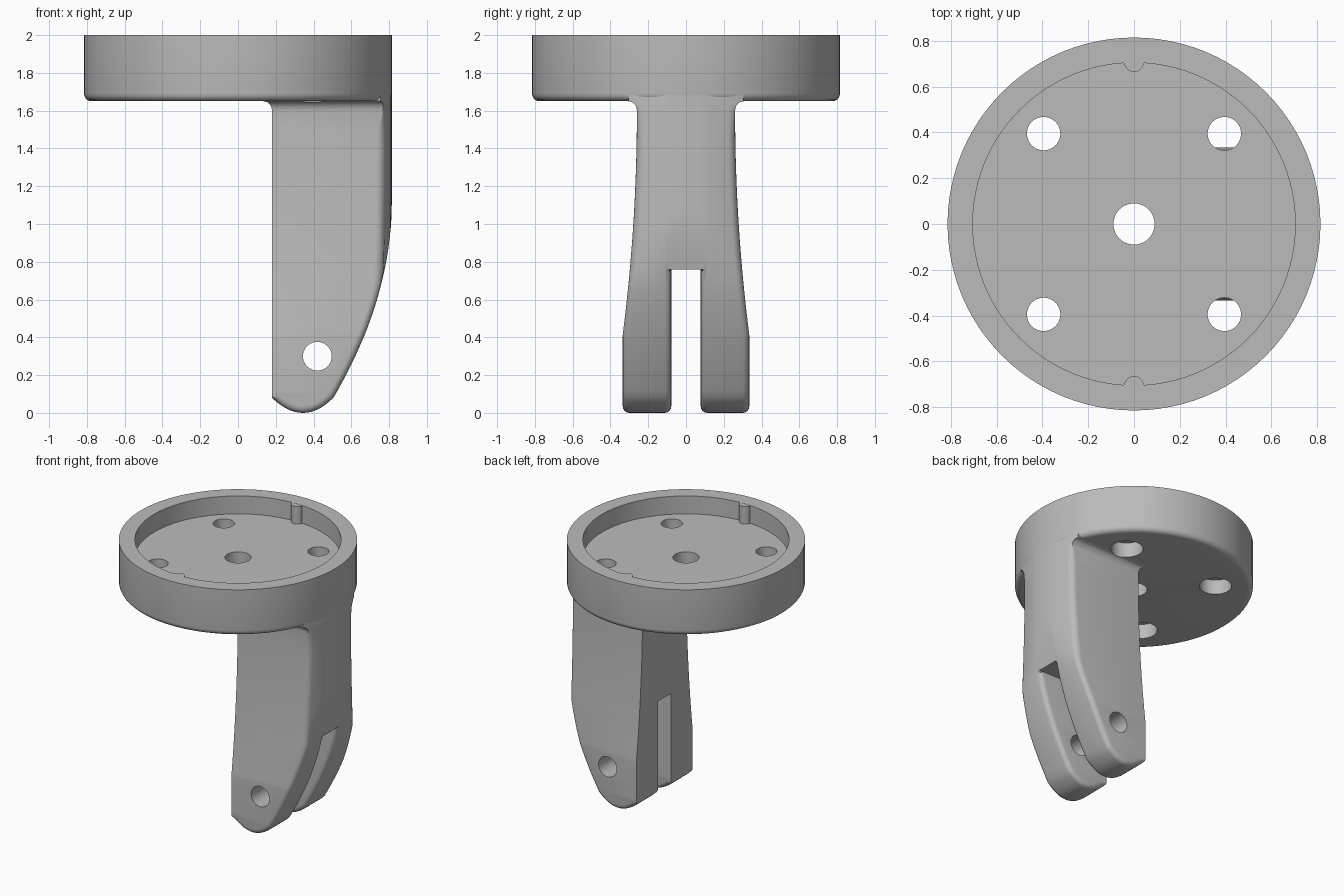
import bpy, bmesh, math
from mathutils import Matrix

cube = bpy.data.objects.get("Cube")
if cube:
    bpy.data.objects.remove(cube, do_unlink=True)

grey = bpy.data.materials.new("plain_grey")
grey.use_nodes = True
COLOUR = (0.5, 0.5, 0.5, 1)
grey.diffuse_color = COLOUR
grey.node_tree.nodes["Principled BSDF"].inputs["Base Color"].default_value = COLOUR

R = 0.815        # disc radius
BASE = 1.65      # underside of the disc
ROUND = 0.035    # edge rounding
SLOT, SLOT_TOP = 0.078, 0.76
INNER_X = 0.18   # flat inner face of the leg


def finish(name, bm):
    bmesh.ops.remove_doubles(bm, verts=bm.verts, dist=1e-5)
    bmesh.ops.dissolve_degenerate(bm, edges=bm.edges, dist=1e-5)
    bmesh.ops.recalc_face_normals(bm, faces=bm.faces)
    mesh = bpy.data.meshes.new(name)
    bm.to_mesh(mesh)
    bm.free()
    mesh.materials.append(grey)
    obj = bpy.data.objects.new(name, mesh)
    bpy.context.collection.objects.link(obj)
    return obj


def cylinder(name, radius, depth, centre, along_y=False):
    bm = bmesh.new()
    turn = Matrix.Rotation(math.pi / 2, 4, "X") if along_y else Matrix()
    bmesh.ops.create_cone(bm, cap_ends=True, segments=48, radius1=radius, radius2=radius,
                          depth=depth, matrix=Matrix.Translation(centre) @ turn)
    return finish(name, bm)


def activate(obj):
    bpy.ops.object.select_all(action="DESELECT")
    obj.select_set(True)
    bpy.context.view_layer.objects.active = obj


def cut(obj, cutters):
    activate(obj)
    for c in cutters:
        mod = obj.modifiers.new("hole", "BOOLEAN")
        mod.operation, mod.solver, mod.object = "DIFFERENCE", "EXACT", c
        bpy.ops.object.modifier_apply(modifier=mod.name)


# Leg shape: flare into the disc, half width, and the two side outlines
def flare(z):
    t = min(max((z - 1.6) / 0.05, 0), 1)
    return 0.045 * (1 - math.sqrt(1 - t * t))


def half_width(z):
    t = min(max((1.6 - z) / 1.2, 0), 1)
    return 0.26 + 0.075 * t * t + flare(z)


def inner_x(z):
    return 0.345 - 0.165 * math.sqrt(min(z / 0.08, 1)) - flare(z)


def outer_x(z):
    if z < 0.08:
        return 0.345 + 0.16 * math.sqrt(z / 0.08)
    return R - 0.281 * max(1.13 - z, 0) ** 2


def inset_scale(z):
    return min(max((1.62 - z) / 0.12, 0), 1)


def leg_slab(name, zs, layers):
    """Layers run across y; each is (y function, inset function) of height."""
    outline = [(inner_x(z), z) for z in reversed(zs)] + [(outer_x(z), z) for z in zs]
    n = len(outline)
    bm = bmesh.new()
    rings = []
    for y_at, inset_at in layers:
        ring = []
        for i, (x, z) in enumerate(outline):
            y, d = y_at(z), inset_at(z)
            a, b = outline[max(i - 1, 0)], outline[min(i + 1, n - 1)]
            tx, tz = b[0] - a[0], b[1] - a[1]
            length = math.hypot(tx, tz)
            nx, nz = tz / length, -tx / length
            x = min(x, math.sqrt((R - 0.001) ** 2 - y * y))
            if i < n // 2 and z >= 0.0799:      # flat inner face stays crisp
                nx = 0
                if z > 0.081:
                    nz = 0
            ring.append(bm.verts.new((x - d * nx, y, z - d * nz)))
        rings.append(ring)
    for a, b in zip(rings, rings[1:]):
        for i in range(n):
            j = (i + 1) % n
            bm.faces.new((a[i], a[j], b[j], b[i]))
    for ring in (rings[0], rings[-1]):
        for i in range(n // 2 - 1):
            bm.faces.new((ring[i], ring[i + 1], ring[n - 2 - i], ring[n - 1 - i]))
    return finish(name, bm)


# Heights shared by the leg pieces
tip = [0.08 * (k / 7) ** 2 for k in range(8)]
shank = [0.12, 0.2, 0.3, 0.395, 0.405] + [0.45 + 0.06 * k for k in range(5)] + [0.75]
upper = [SLOT_TOP] + [0.8 + 0.06 * k for k in range(13)] + [1.6, 1.615, 1.63, 1.64, 1.645, BASE, 1.7]

# Recessed round disc, turned from a profile
bm = bmesh.new()
profile = [(0, BASE)]
for k in range(6):
    a = k / 5 * math.pi / 2
    profile.append((R - 0.04 + 0.04 * math.sin(a), BASE + 0.04 - 0.04 * math.cos(a)))
profile += [(R, 2), (0.705, 2), (0.705, 1.865), (0, 1.865)]
verts = [bm.verts.new((x, 0, z)) for x, z in profile]
edges = [bm.edges.new(pair) for pair in zip(verts, verts[1:])]
bmesh.ops.spin(bm, geom=verts + edges, cent=(0, 0, 0), axis=(0, 0, 1),
               angle=2 * math.pi, steps=96)
disc = finish("mounting_disc", bm)
parts = [disc]

# Two small locating ribs on the recess wall
for side, label in ((1, "back"), (-1, "front")):
    parts.append(cylinder(label + "_rib", 0.043, 0.149, (0, side * 0.708, 1.9245)))

# Two prongs with rounded edges and the core that joins them above the slot
steps = [k / 4 * math.pi / 2 for k in range(5)]
prongs = []
for side, label in ((1, "back"), (-1, "front")):
    layers = []
    for a in steps:
        off, ins = ROUND * (1 - math.cos(a)), ROUND * (1 - math.sin(a))
        layers.append((lambda z, o=off: side * (SLOT + o),
                       lambda z, d=ins: d if z < SLOT_TOP - 0.005 else 0))
    for a in reversed(steps):
        off, ins = ROUND * (1 - math.cos(a)), ROUND * (1 - math.sin(a))
        layers.append((lambda z, o=off: side * (half_width(z) - o),
                       lambda z, d=ins: d * inset_scale(z)))
    prongs.append(leg_slab(label + "_prong", tip + shank + upper, layers))
core = leg_slab("leg_core", upper, [(lambda z, y=SLOT * k / 2: y, lambda z: 0)
                                    for k in range(-2, 3)])
parts += prongs + [core]

# Bolt holes with counterbores, centre hole and pivot hole
bolts, bores = [], []
for sx in (-1, 1):
    for sy in (-1, 1):
        x, y = sx * 0.395, sy * 0.395
        bolts.append(cylinder("bolt_cutter", 0.073, 0.5, (x, y, 1.8)))
        bores.append(cylinder("bore_cutter", 0.11, 0.16, (x, y, 1.68)))
centre = cylinder("centre_cutter", 0.09, 0.6, (0, 0, 1.8))
pivot = cylinder("pivot_cutter", 0.076, 1, (0.42, 0, 0.3), along_y=True)
cut(disc, bolts + bores + [centre])
for prong, bore in zip(prongs, (bores[3], bores[2])):
    cut(prong, [pivot, bore])
for c in bolts + bores + [centre, pivot]:
    bpy.data.objects.remove(c, do_unlink=True)

for obj in parts:
    activate(obj)
    bpy.ops.object.shade_smooth_by_angle(angle=math.radians(30))
